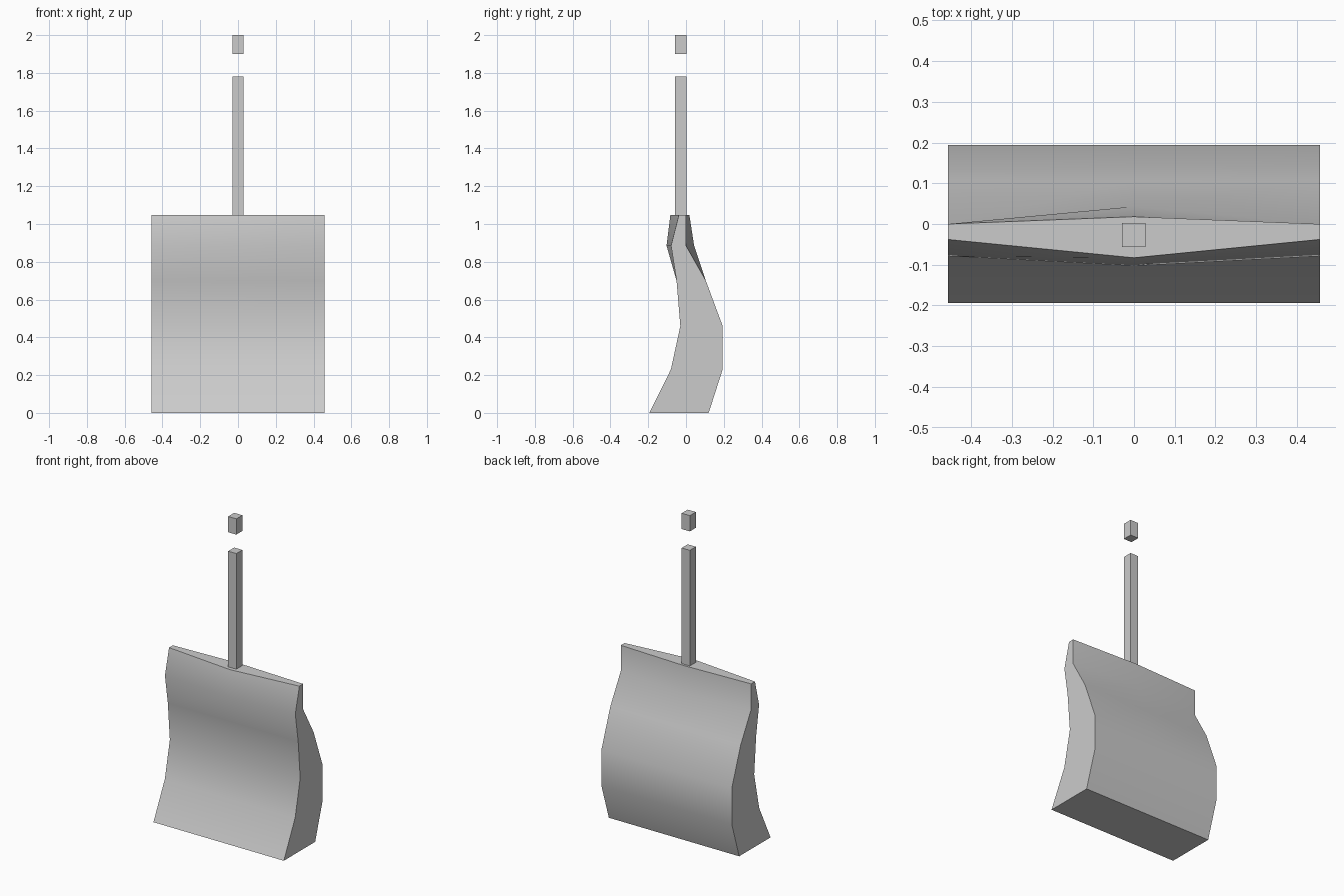
import bpy, bmesh, math

if "Cube" in bpy.data.objects:
    bpy.data.objects.remove(bpy.data.objects["Cube"])

HALF = 0.457  # half blade width

# Rows: height, front y at edge, front y at middle, back y at middle, back y at edge
ROWS = [
    (0.00, -0.194, -0.194, 0.120, 0.120),
    (0.23, -0.080, -0.080, 0.194, 0.194),
    (0.46, -0.030, -0.030, 0.194, 0.194),
    (0.70, -0.050, -0.050, 0.105, 0.105),
    (0.885, -0.079, -0.103, 0.043, 0.000),
    (1.047, -0.038, -0.083, 0.018, 0.000),
]


def finish(bm, name):
    bmesh.ops.recalc_face_normals(bm, faces=bm.faces)
    mesh = bpy.data.meshes.new(name)
    bm.to_mesh(mesh)
    bm.free()
    obj = bpy.data.objects.new(name, mesh)
    bpy.context.collection.objects.link(obj)
    return obj


def box(name, x, y, z):
    bm = bmesh.new()
    bmesh.ops.create_cube(bm, size=1)
    for v in bm.verts:
        for i, (lo, hi) in enumerate((x, y, z)):
            v.co[i] = lo if v.co[i] < 0 else hi
    return finish(bm, name)


# Blade: six-sided rings lofted upward, bulging in the middle near the top
bm = bmesh.new()
rings = []
for z, fe, fm, bk, be in ROWS:
    pts = [(-HALF, fe), (0, fm), (HALF, fe), (HALF, be), (0, bk), (-HALF, be)]
    rings.append([bm.verts.new((x, y, z)) for x, y in pts])
for low, high in zip(rings, rings[1:]):
    for i in range(6):
        j = (i + 1) % 6
        bm.faces.new((low[i], low[j], high[j], high[i]))
bm.faces.new(rings[0])
bm.faces.new(rings[-1])
blade = finish(bm, "blade")
bpy.context.view_layer.objects.active = blade
blade.select_set(True)
bpy.ops.object.shade_smooth_by_angle(angle=math.radians(40))
blade.select_set(False)

# Square shaft and the separate end block above it
for name, z in (("shaft", (1.047, 1.78)), ("shaft_end", (1.90, 2.0))):
    box(name, (-0.029, 0.028), (-0.057, 0.003), z)
